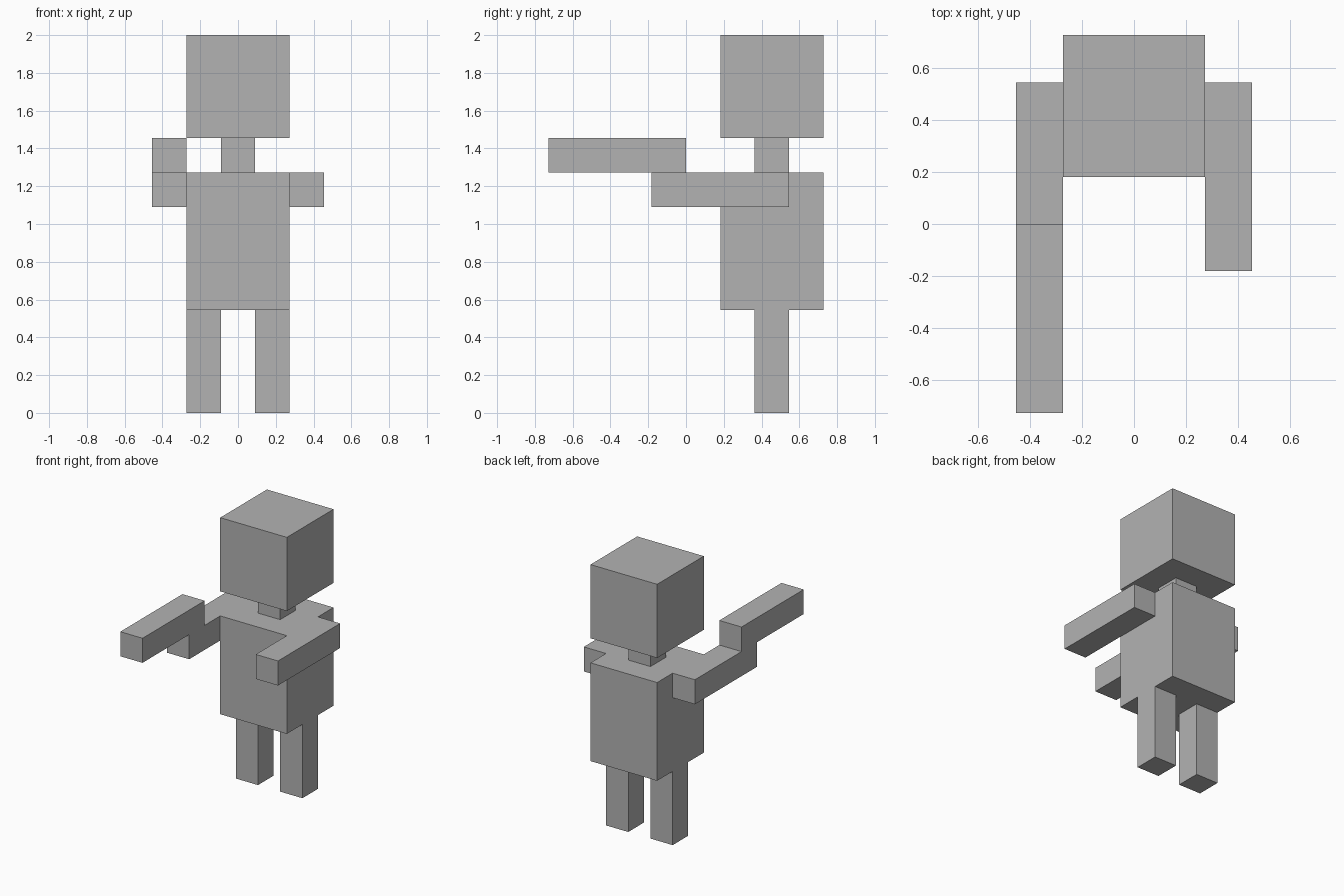
import bpy

if "Cube" in bpy.data.objects:
    bpy.data.objects.remove(bpy.data.objects["Cube"])

U = 2 / 11  # one block

grey = bpy.data.materials.new("plain grey")
grey.diffuse_color = (0.45, 0.45, 0.45, 1)
grey.use_nodes = True
grey.node_tree.nodes["Principled BSDF"].inputs["Base Color"].default_value = grey.diffuse_color


def box(name, x, y, z):
    """Box spanning the given (low, high) ranges, counted in blocks."""
    spans = (x, y, z)
    bpy.ops.mesh.primitive_cube_add(size=1)
    ob = bpy.context.object
    ob.name = name
    ob.location = [(a + b) / 2 * U for a, b in spans]
    ob.scale = [(b - a) * U for a, b in spans]
    bpy.ops.object.transform_apply(location=True, rotation=False, scale=True)
    ob.data.materials.append(grey)
    return ob


# Body core
box("head", (-1.5, 1.5), (1, 4), (8, 11))
box("neck", (-0.5, 0.5), (2, 3), (7, 8))
box("torso", (-1.5, 1.5), (1, 4), (3, 7))

# Paired legs and arms
for side, s in (("left", -1), ("right", 1)):
    box(side + "_leg", sorted((s * 0.5, s * 1.5)), (2, 3), (0, 3))
    box(side + "_arm", sorted((s * 1.5, s * 2.5)), (-1, 3), (6, 7))

# Raised forearm resting on the end of one arm
box("raised_forearm", (-2.5, -1.5), (-4, 0), (7, 8))
